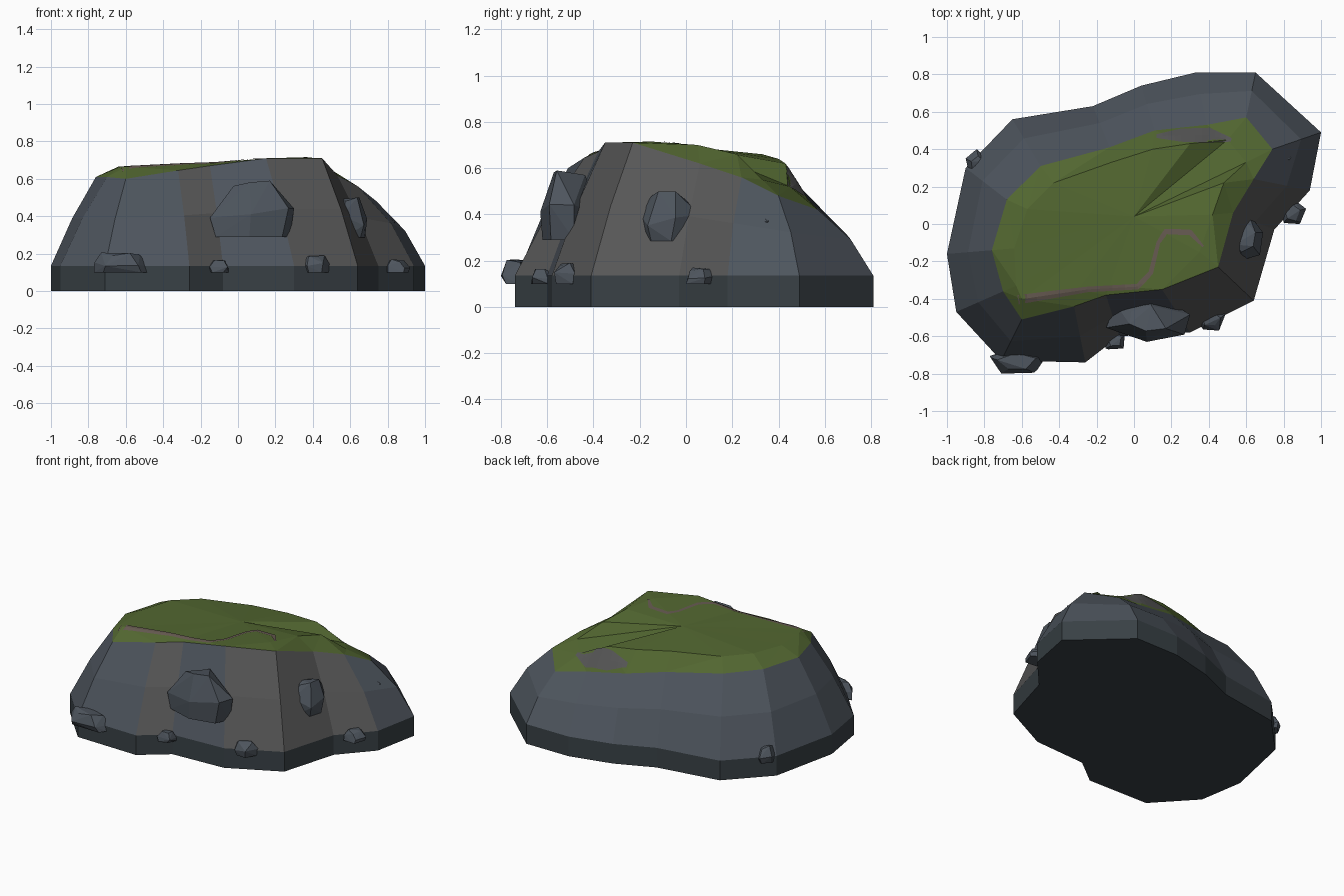
import bpy, bmesh, math, random
from mathutils import Vector
from mathutils.bvhtree import BVHTree

if "Cube" in bpy.data.objects:
    bpy.data.objects.remove(bpy.data.objects["Cube"])

random.seed(4)

def mat(name, c):
    m = bpy.data.materials.new(name)
    m.diffuse_color = (*c, 1)
    m.use_nodes = True
    m.node_tree.nodes["Principled BSDF"].inputs["Base Color"].default_value = m.diffuse_color
    return m

BLUE = mat("slate", (0.075, 0.09, 0.11))
GREY = mat("grey_stone", (0.095, 0.095, 0.095))
DARK = mat("wet_stone", (0.04, 0.052, 0.06))
GRASS = mat("grass", (0.085, 0.135, 0.03))
DIRT = mat("dirt", (0.13, 0.10, 0.08))

def finish(bm, name, mats):
    bmesh.ops.recalc_face_normals(bm, faces=bm.faces)
    me = bpy.data.meshes.new(name)
    bm.to_mesh(me)
    for m in mats:
        me.materials.append(m)
    ob = bpy.data.objects.new(name, me)
    bpy.context.collection.objects.link(ob)
    return ob

# Outlines share the same 16 columns, counterclockwise from the right corner
base = [(1, .49), (.65, .81), (.33, .81), (.04, .74), (-.22, .63), (-.65, .56), (-.9, .3), (-1, -.16),
        (-.95, -.47), (-.71, -.73), (-.26, -.74), (-.08, -.6), (.3, -.58), (.64, -.41), (.75, -.03), (.94, .18)]
rim = [(.74, .4, .48), (.6, .57, .42), (.39, .53, .46), (.11, .5, .51), (-.13, .41, .55), (-.5, .31, .6),
       (-.68, .13, .61), (-.76, -.14, .61), (-.7, -.36, .61), (-.6, -.51, .6), (-.32, -.44, .645),
       (-.15, -.38, .67), (.15, -.35, .71), (.45, -.23, .71), (.53, .06, .62), (.64, .24, .56)]
inner = [(.6, .33, .55), (.5, .45, .52), (.3, .43, .62), (.1, .4, .64), (-.12, .33, .66), (-.43, .22, .665),
         (-.57, .08, .67), (-.64, -.13, .665), (-.63, -.33, .665), (-.6, -.4, .665), (-.3, -.35, .68),
         (-.13, -.33, .685), (.1, -.28, .705), (.35, -.15, .715), (.42, .05, .7), (.48, .22, .66)]
N = len(base)

def bridge(bm, lo, hi, m):
    for i in range(N):
        j = (i + 1) % N
        f = bm.faces.new((lo[i], lo[j], hi[j], hi[i]))
        f.material_index = m(i) if callable(m) else m

def ring(bm, pts):
    return [bm.verts.new(p) for p in pts]

# Cliff: dark vertical footing, then sloping faceted walls
foot = [Vector((x, y, .135)) for x, y in base]
mid = []
for f, r in zip(foot, rim):
    r = Vector(r)
    bulge = .09 if f.y > .1 else .03
    p = f.lerp(r, .5)
    out = (f - r) * bulge
    mid.append(p + Vector((out.x, out.y, .015)))
bm = bmesh.new()
r0 = ring(bm, [(x, y, 0) for x, y in base])
r1, r2, r3 = ring(bm, foot), ring(bm, mid), ring(bm, rim)
wall = lambda i: 1 if i in (10, 12, 13, 14) else 0
bridge(bm, r0, r1, 2)
bridge(bm, r1, r2, wall)
bridge(bm, r2, r3, wall)
bm.faces.new(r0[::-1]).material_index = 2
finish(bm, "cliff", [BLUE, GREY, DARK])

# Grassy top: sloping shoulder and a gently domed plateau
bm = bmesh.new()
g0, g1 = ring(bm, rim), ring(bm, inner)
g2 = ring(bm, [Vector(p).lerp(Vector((0, .04, .69)), .5) for p in inner])
bridge(bm, g0, g1, 0)
bridge(bm, g1, g2, 0)
c = bm.verts.new((0, .04, .69))
for i in range(N):
    bm.faces.new((g2[i], g2[(i + 1) % N], c))
bmesh.ops.triangulate(bm, faces=bm.faces)
tree = BVHTree.FromBMesh(bm)
finish(bm, "grass_top", [GRASS])

# Strips draped over the grass
def strip(name, pts, widths, m, lift=.004):
    pts = [Vector(p) for p in pts]
    fine = []
    for k in range(len(pts) - 1):
        for s in range(4):
            t = s / 4
            fine.append((pts[k].lerp(pts[k + 1], t), widths[k] * (1 - t) + widths[k + 1] * t))
    fine.append((pts[-1], widths[-1]))
    bm, rows = bmesh.new(), []
    for k, (p, w) in enumerate(fine):
        d = (fine[min(k + 1, len(fine) - 1)][0] - fine[max(k - 1, 0)][0]).normalized()
        row = []
        for s in (-.5, 0, .5):
            q = p + Vector((-d.y, d.x)) * w * s
            hit = tree.ray_cast(Vector((q.x, q.y, 2)), Vector((0, 0, -1)))[0]
            row.append(bm.verts.new((q.x, q.y, (hit.z if hit else .5) + lift)))
        rows.append(row)
    for a, b in zip(rows, rows[1:]):
        for k in (0, 1):
            bm.faces.new((a[k], b[k], b[k + 1], a[k + 1]))
    finish(bm, name, [m])

strip("ledge_path", [(-.62, -.405), (-.42, -.375), (-.25, -.35), (.02, -.335), (.09, -.26), (.13, -.1),
                     (.17, -.04), (.3, -.045), (.37, -.12)],
      [.05, .04, .03, .03, .025, .02, .03, .03, .01], DIRT)
strip("bare_rock_patch", [(.12, .47), (.25, .475), (.4, .475), (.52, .45)], [.02, .07, .08, .02], GREY)

# Boulders: faceted hulls fitted to a bounding box
def boulder(name, lo, hi, sides, top=.5, turn=.3):
    pts = []
    for z, s in ((0, .9), (.55, 1), (1, top)):
        for k in range(sides):
            a = 2 * math.pi * k / sides + turn + random.uniform(-.2, .2)
            r = s * random.uniform(.88, 1.08)
            zz = z - (random.uniform(0, .25) if z else 0)
            pts.append(Vector((r * math.cos(a), r * math.sin(a), zz)))
    mn = [min(p[i] for p in pts) for i in range(3)]
    mx = [max(p[i] for p in pts) for i in range(3)]
    bm = bmesh.new()
    for p in pts:
        bm.verts.new([lo[i] + (p[i] - mn[i]) / (mx[i] - mn[i]) * (hi[i] - lo[i]) for i in range(3)])
    res = bmesh.ops.convex_hull(bm, input=bm.verts)
    bmesh.ops.delete(bm, geom=[v for v in bm.verts if not v.link_faces], context='VERTS')
    finish(bm, name, [BLUE])

boulder("large_front_boulder", (-.15, -.63, .29), (.3, -.36, .59), 6)
boulder("right_boulder", (.5, -.2, .285), (.69, .06, .5), 6, .6)
boulder("right_spike", (.74, .3, .33), (.84, .4, .4), 4, .3)
for k, (lo, hi) in enumerate([
        ((-.77, -.8, .1), (-.48, -.66, .205)), ((-.17, -.67, .1), (-.05, -.56, .165)),
        ((.33, -.57, .1), (.49, -.44, .19)), ((.78, 0, .1), (.92, .14, .17)),
        ((-.9, .24, .1), (-.77, .4, .21))]):
    boulder(f"foot_rock_{k + 1}", lo, hi, 5, .6)
